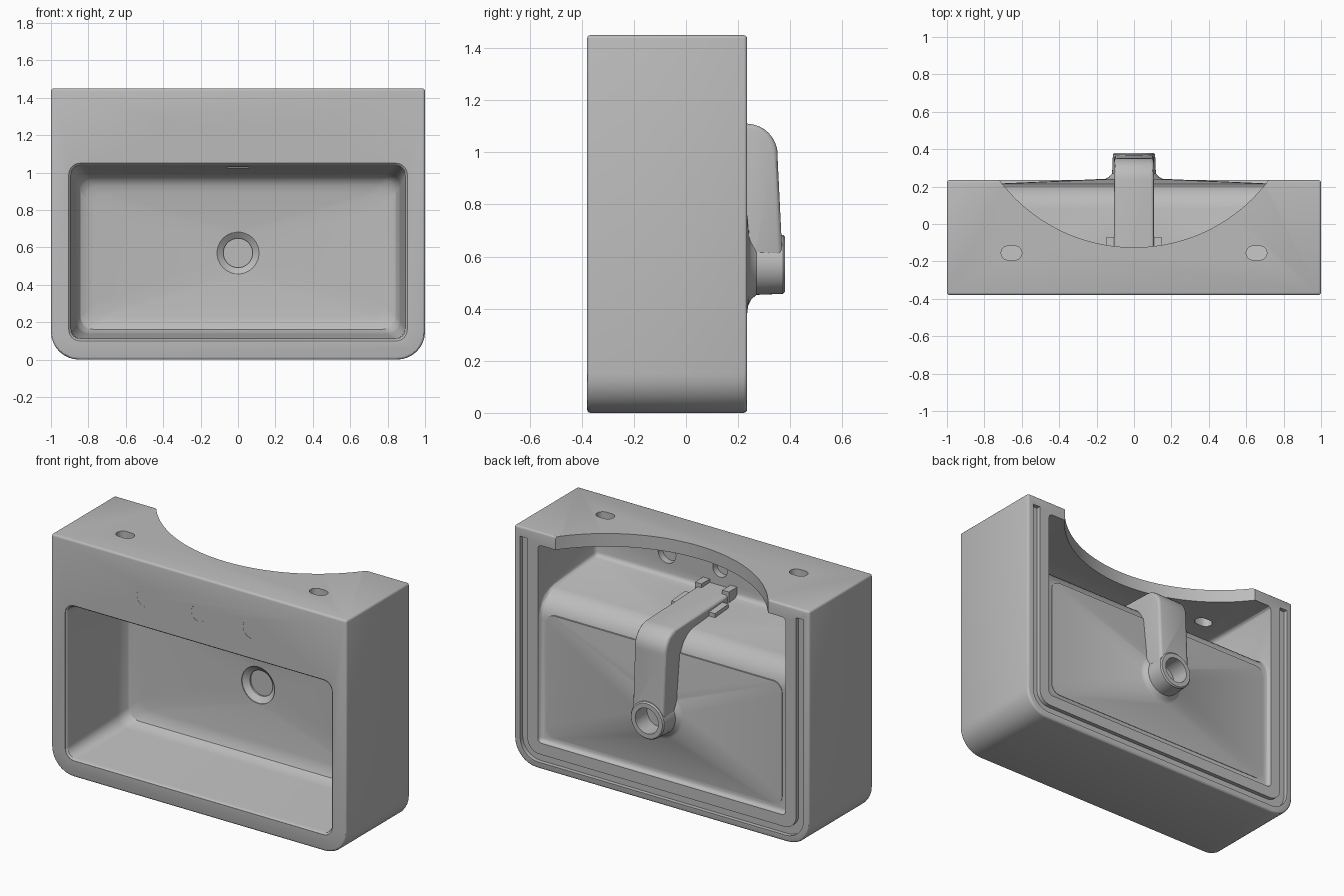
import bpy, bmesh, math
from mathutils import Matrix

if "Cube" in bpy.data.objects:
    bpy.data.objects.remove(bpy.data.objects["Cube"])

ceramic = bpy.data.materials.new("grey_ceramic")
ceramic.use_nodes = True
GREY = (0.5, 0.5, 0.5, 1)
ceramic.diffuse_color = GREY
ceramic.node_tree.nodes["Principled BSDF"].inputs["Base Color"].default_value = GREY


def make(name, rings, helper=True):
    """Skin a row of equally long point rings and cap both ends."""
    bm = bmesh.new()
    rows = [[bm.verts.new(p) for p in ring] for ring in rings]
    n = len(rows[0])
    for a, b in zip(rows, rows[1:]):
        for i in range(n):
            j = (i + 1) % n
            bm.faces.new((a[i], a[j], b[j], b[i]))
    bm.faces.new(rows[0])
    bm.faces.new(rows[-1])
    bmesh.ops.recalc_face_normals(bm, faces=bm.faces)
    mesh = bpy.data.meshes.new(name)
    bm.to_mesh(mesh)
    bm.free()
    obj = bpy.data.objects.new(name, mesh)
    mesh.materials.append(ceramic)
    bpy.context.collection.objects.link(obj)
    obj.hide_render = helper
    return obj


def prism_y(name, pts, y0, y1, helper=True):
    return make(name, [[(x, y, z) for x, z in pts] for y in (y0, y1)], helper)


def prism_x(name, pts, half):
    return make(name, [[(x, y, z) for y, z in pts] for x in (-half, half)])


def prism_z(name, pts, z0, z1):
    return make(name, [[(x, y, z) for x, y in pts] for z in (z0, z1)])


def arc(cx, cy, r, a0, a1, n=8):
    angles = [math.radians(a0 + (a1 - a0) * i / n) for i in range(n + 1)]
    return [(cx + r * math.cos(a), cy + r * math.sin(a)) for a in angles]


def circle(cx, cy, r, n=48):
    return arc(cx, cy, r, 0, 360, n)[:-1]


def u_shape(half, bottom, r, top):
    left = arc(r - half, bottom + r, r, 180, 270)
    right = arc(half - r, bottom + r, r, 270, 360)
    return [(-half, top)] + left + right + [(half, top)]


def round_rect(half, z0, z1, r):
    return (arc(half - r, z1 - r, r, 0, 90) + arc(r - half, z1 - r, r, 90, 180)
            + arc(r - half, z0 + r, r, 180, 270) + arc(half - r, z0 + r, r, 270, 360))


def loft_y(name, sections):
    return make(name, [[(x, y, z) for x, z in round_rect(*s)] for y, *s in sections])


def apply(obj, mod):
    with bpy.context.temp_override(object=obj, active_object=obj):
        bpy.ops.object.modifier_apply(modifier=mod.name)


def bevel(obj, width, segments=3):
    mod = obj.modifiers.new("soft_edges", 'BEVEL')
    mod.width, mod.segments = width, segments
    mod.limit_method, mod.angle_limit = 'ANGLE', math.radians(35)
    apply(obj, mod)
    return obj


def combine(obj, tool, operation='DIFFERENCE'):
    mod = obj.modifiers.new("combine", 'BOOLEAN')
    mod.object, mod.operation, mod.solver = tool, operation, 'EXACT'
    apply(obj, mod)
    bpy.data.objects.remove(tool)


# Outer block with rounded lower corners
basin = prism_y("basin", u_shape(1, 0, 0.15, 1.45), -0.38, 0.235, False)
bevel(basin, 0.014)

# Hollow rear, leaving the bowl shell, side walls, deck and mounting wall
hollow = [(0.4, 0.16), (0.21, 0.16)] + arc(0.06, 0.91, 0.15, 0, 82) + [
    (-0.33, 1.09), (-0.33, 1.37), (0.4, 1.37)]
combine(basin, bevel(prism_x("hollow_cutter", hollow, 0.84), 0.025))

# Arched cut in the mounting wall
combine(basin, prism_z("arch_cutter", circle(0, 0.775, 0.9, 128), 1.2, 1.6))

# Groove running round the rear rim
groove = u_shape(0.96, 0.04, 0.12, 1.39) + u_shape(0.91, 0.09, 0.08, 1.39)[::-1]
combine(basin, prism_y("groove_cutter", groove, 0.21, 0.3))

# Underside slope, drain collar and drain pipe
combine(basin, loft_y("floor_slope", [
    (0.19, 0.8, 0.2, 0.95, 0.06), (0.213, 0.8, 0.2, 0.95, 0.06),
    (0.243, 0.12, 0.45, 0.69, 0.1)]), 'UNION')
collar = [(0.2, 0.19), (0.235, 0.165), (0.25, 0.135), (0.27, 0.117), (0.372, 0.113), (0.38, 0.106)]
combine(basin, make("drain_pipe", [
    [(x, y, z) for x, z in circle(0, 0.57, r)] for y, r in collar]), 'UNION')

# Overflow channel, wrapped from the drain over the rear of the bowl
channel = [(0.2, 0.6), (0.37, 0.6), (0.352, 0.97)] + arc(0.232, 0.99, 0.12, 0, 88) + [
    (-0.35, 1.13), (-0.35, 1.0), (0.1, 0.98), (0.2, 0.88)]
combine(basin, bevel(prism_x("overflow_channel", channel, 0.107), 0.018), 'UNION')
ledge = [(-0.07, 1.0), (-0.07, 1.095), (-0.2, 1.105), (-0.2, 1.0)]
combine(basin, prism_x("channel_ledge", ledge, 0.148), 'UNION')
for side in (-1, 1):
    cap = [(side * x, y) for x, y in ((0.07, -0.345), (0.115, -0.345), (0.115, -0.25), (0.07, -0.25))]
    combine(basin, prism_z("channel_lug", cap, 1.05, 1.15), 'UNION')

# Bowl interior: rolled lip, tapered walls, filleted and sloping floor
combine(basin, loft_y("bowl_cutter", [
    (-0.42, 0.905, 0.1, 1.05, 0.06), (-0.379, 0.905, 0.1, 1.05, 0.06),
    (-0.37, 0.897, 0.108, 1.042, 0.06), (-0.35, 0.893, 0.112, 1.038, 0.06),
    (0.07, 0.868, 0.137, 0.995, 0.07), (0.115, 0.86, 0.146, 0.983, 0.07),
    (0.145, 0.842, 0.162, 0.963, 0.07), (0.162, 0.81, 0.195, 0.93, 0.07),
    (0.168, 0.77, 0.235, 0.89, 0.07), (0.195, 0.12, 0.45, 0.69, 0.11)]))

# Drain recess and bore
bore = [(0.1, 0.112), (0.2, 0.112), (0.22, 0.085), (0.225, 0.078), (0.42, 0.078)]
combine(basin, make("drain_cutter", [
    [(x, y, z) for x, z in circle(0, 0.57, r)] for y, r in bore]))

# Overflow slot in the bowl wall
slot = [(-0.06, -0.26), (0.06, -0.26), (0.06, -0.23), (-0.06, -0.23)]
combine(basin, prism_z("overflow_cutter", slot, 0.98, 1.07))

# Blind tap holes under the deck, and mounting slots in the wall
for x, r in ((-0.36, 0.06), (0, 0.05), (0.36, 0.06)):
    combine(basin, prism_y("tap_hole_cutter", circle(x, 1.23, r, 32), -0.372, -0.3))
for x in (-0.655, 0.655):
    pill = arc(x + 0.018, -0.155, 0.038, -90, 90) + arc(x - 0.018, -0.155, 0.038, 90, 270)
    combine(basin, prism_z("mounting_slot_cutter", pill, 1.3, 1.5))

# Drain plug with a narrow gap round it
plug = prism_y("drain_plug", circle(0, 0.57, 0.08), 0.235, 0.265, False)

# Fine knock-out rings on the deck
for name, x, r in (("right", -0.36, 0.06), ("middle", 0, 0.05), ("left", 0.36, 0.06)):
    groove = make(name + "_ring_cutter", [
        [(px, y, pz) for px, pz in circle(x, 1.23, r, 32)] for y in (-0.4, -0.379)])
    combine(basin, groove)

# Smooth shading that keeps crisp edges
bpy.ops.object.select_all(action='DESELECT')
for obj in (basin, plug):
    obj.select_set(True)
    bpy.context.view_layer.objects.active = obj
bpy.ops.object.shade_smooth_by_angle(angle=math.radians(30))
